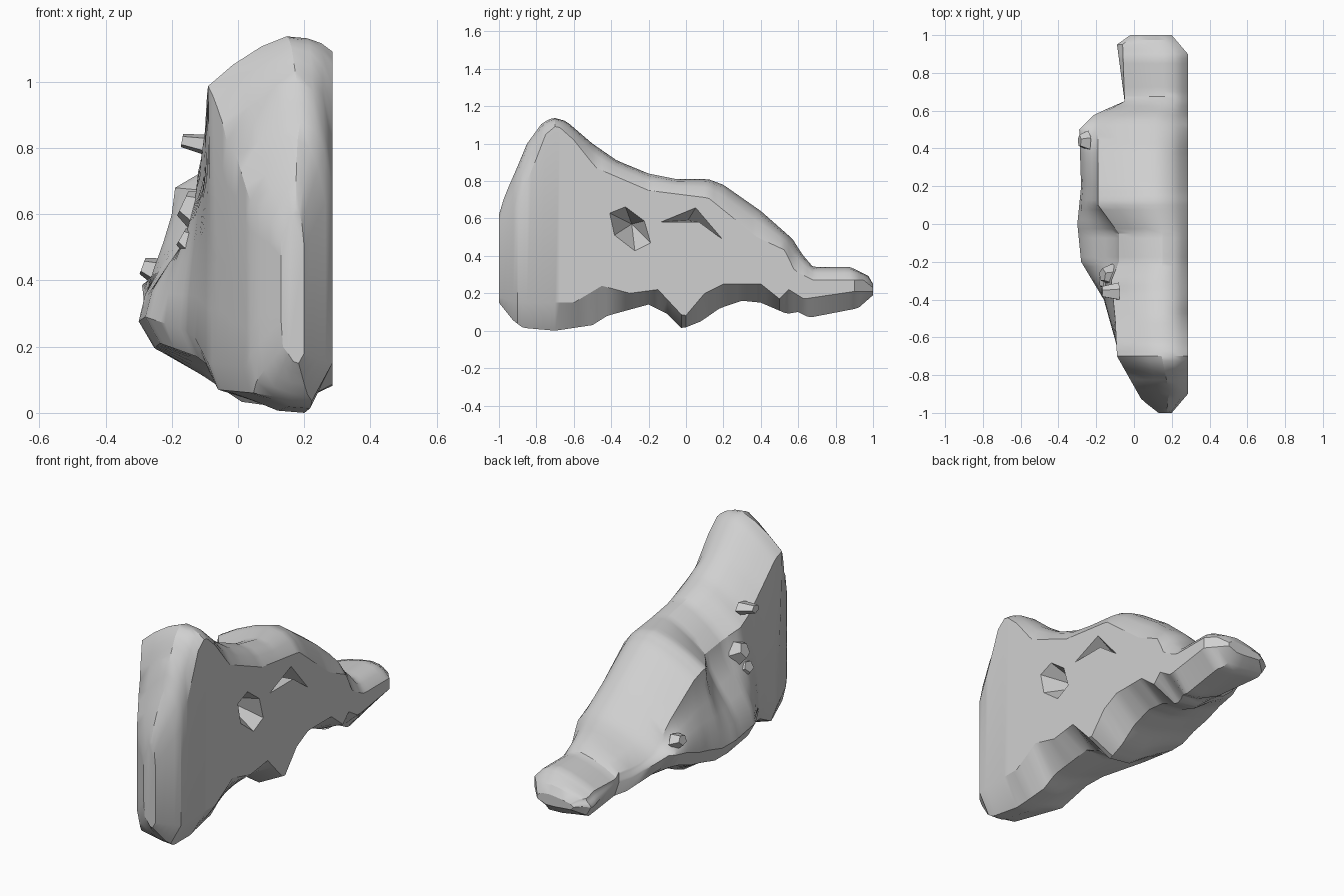
import bpy, bmesh, math
from mathutils import Vector

cube = bpy.data.objects.get("Cube")
if cube:
    bpy.data.objects.remove(cube, do_unlink=True)

# One plain grey material
SHADE = (0.63, 0.63, 0.63, 1)
grey = bpy.data.materials.new("plain_grey")
grey.use_nodes = True
grey.diffuse_color = SHADE
grey.node_tree.nodes["Principled BSDF"].inputs["Base Color"].default_value = SHADE


def make_object(name, bm):
    """Turn a bmesh into a linked object with the grey material."""
    bmesh.ops.recalc_face_normals(bm, faces=bm.faces)
    mesh = bpy.data.meshes.new(name)
    bm.to_mesh(mesh)
    bm.free()
    mesh.materials.append(grey)
    obj = bpy.data.objects.new(name, mesh)
    bpy.context.collection.objects.link(obj)
    return obj


def mix(a, b, t):
    return a + (b - a) * t


def sample(profile, y):
    """Read a value off a piecewise linear profile."""
    for (y0, v0), (y1, v1) in zip(profile, profile[1:]):
        if y <= y1:
            return mix(v0, v1, (y - y0) / (y1 - y0))
    return profile[-1][1]


# Profiles along the length: heights of the outline and of the flat wall
top = [(-1, .62), (-.97, .72), (-.9, .88), (-.85, 1), (-.77, 1.11), (-.71, 1.14),
       (-.64, 1.12), (-.5, 1), (-.37, .91), (-.2, .84), (-.05, .81), (.12, .81),
       (.2, .78), (.4, .64), (.57, .49), (.62, .41), (.68, .34), (.88, .34),
       (.98, .29), (1, .25)]
bottom = [(-1, .15), (-.92, .05), (-.87, .015), (-.7, .0), (-.5, .03), (-.42, .08),
          (-.2, .14), (-.1, .09), (-.02, .01), (.08, .05), (.18, .12), (.3, .16),
          (.4, .15), (.54, .09), (.6, .1), (.66, .07), (.92, .12), (1, .19)]
wall_top = [(-1, .5), (-.9, .68), (-.87, .75), (-.8, .92), (-.75, 1.05), (-.69, 1.1),
            (-.6, 1.02), (-.48, .87), (-.2, .75), (.12, .71), (.38, .5), (.53, .43),
            (.58, .32), (.68, .27), (.95, .27), (1, .23)]
wall_bottom = [(-1, .18), (-.9, .15), (-.6, .15), (-.45, .24), (-.3, .2), (-.15, .22),
               (-.01, .07), (.1, .2), (.2, .25), (.4, .25), (.5, .17), (.55, .22),
               (.63, .17), (.9, .21), (1, .21)]
# Widths: the flat wall, the upper shoulder and the lower lobe
wall_x = [(-1, .2), (-.9, .285), (.9, .285), (1, .2)]
shoulder_x = [(-1, .13), (-.93, .04), (-.7, -.09), (-.5, -.1), (-.3, -.12), (-.2, -.08),
              (-.05, -.08), (.1, -.19), (.3, -.19), (.55, -.19), (.6, -.14),
              (.65, -.05), (.95, -.06), (1, 0)]
lobe_x = [(-1, .13), (-.93, .04), (-.65, -.09), (-.4, -.16), (-.2, -.28), (0, -.3),
          (.2, -.28), (.5, -.29), (.58, -.21), (.65, -.05), (.95, -.09), (1, -.02)]
# Heights on the uneven side: lobe underside and fall from ridge to shoulder
lobe_base = [(-1, .2), (-.9, .06), (-.65, .07), (-.5, .15), (-.2, .21), (.1, .19), (.3, .24),
             (.4, .28), (.52, .31), (.58, .26), (.64, .15), (.92, .15), (1, .2)]
shoulder_drop = [(-1, .1), (-.93, .18), (-.8, .25), (-.7, .15), (-.2, .15), (.1, .13), (1, .1)]


def section(y):
    """Closed cross-section of the body at one station."""
    zt, zb = sample(top, y), sample(bottom, y)
    xr, xs, xl = sample(wall_x, y), sample(shoulder_x, y), sample(lobe_x, y)
    wt, wb, lb = sample(wall_top, y), sample(wall_bottom, y), sample(lobe_base, y)
    h = zt - zb
    w, u = xr - xs, xr - xl
    drop = min(sample(shoulder_drop, y), .3 * h)
    zs, zl = zt - drop, lb + min(.08, .3 * h)
    pts = [(xr, wb), (xr, wt),
           (xr - .09 * w, mix(wt, zt, .55)), (xr - .2 * w, mix(wt, zt, .87)),
           (xr - .37 * w, zt), (xr - .57 * w, zt - .2 * drop),
           (xr - .8 * w, zt - .57 * drop), (xs, zs)]
    # Uneven side eases from the shoulder out onto the lobe
    for t in (.2, .4, .6, .8, 1):
        pts.append((mix(xs, xl, t * t * (3 - 2 * t)), mix(zs, zl, t)))
    pts += [(xl + .08 * u, lb), (xr - .68 * u, mix(lb, zb, .45)),
            (xr - .47 * u, mix(lb, zb, .9)), (xr - .24 * u, zb)]
    return [(x, y, z) for x, z in pts]


# Body: sections lofted from front to back
STATIONS = 80
bm = bmesh.new()
rings = [[bm.verts.new(p) for p in section(-1 + 2 * i / STATIONS)] for i in range(STATIONS + 1)]
for a, b in zip(rings, rings[1:]):
    for i in range(len(a)):
        j = (i + 1) % len(a)
        bm.faces.new((a[i], a[j], b[j], b[i]))
bm.faces.new(rings[0])
bm.faces.new(rings[-1][::-1])
body = make_object("body", bm)


def carve_pit(name, rim, apex):
    """Cut a faceted pit into the flat wall, narrowing to an inner point."""
    pit = bmesh.new()
    verts = [pit.verts.new((.32, y, z)) for y, z in rim]
    tip = pit.verts.new(apex)
    pit.faces.new(verts)
    for i, v in enumerate(verts):
        pit.faces.new((v, verts[i - 1], tip))
    cutter = make_object(name, pit)
    cutter.hide_render = True
    mod = body.modifiers.new(name, "BOOLEAN")
    mod.operation = "DIFFERENCE"
    mod.solver = "EXACT"
    mod.object = cutter
    bpy.context.view_layer.objects.active = body
    bpy.ops.object.modifier_apply(modifier=name)
    bpy.data.objects.remove(cutter, do_unlink=True)


carve_pit("front_pit", [(-.43, .64), (-.33, .68), (-.21, .59), (-.17, .45), (-.27, .4), (-.4, .5)],
          (.1, -.29, .57))
carve_pit("rear_pit", [(-.16, .58), (.06, .67), (.23, .47), (.08, .58)], (.1, .01, .59))


# Small jagged lumps on the uneven side
def lump(name, location, size, tilt):
    part = bmesh.new()
    bmesh.ops.create_cone(part, cap_ends=True, segments=5, radius1=.5, radius2=.3, depth=1)
    for v in part.verts:
        v.co = Vector(v.co[i] * size[i] for i in range(3))
    obj = make_object(name, part)
    obj.location = location
    obj.rotation_euler = (0, math.radians(tilt), 0)


lump("upper_lump", (-.125, -.36, .815), (.07, .1, .09), -80)
lump("flap", (-.14, -.27, .62), (.14, .12, .06), -65)
lump("middle_lump", (-.15, -.3, .52), (.1, .12, .05), -60)
lump("rear_lump", (-.265, .44, .435), (.09, .11, .05), -70)

# Smooth skin with crisp creases
bpy.ops.object.select_all(action="DESELECT")
body.select_set(True)
bpy.context.view_layer.objects.active = body
bpy.ops.object.shade_smooth_by_angle(angle=math.radians(30))
